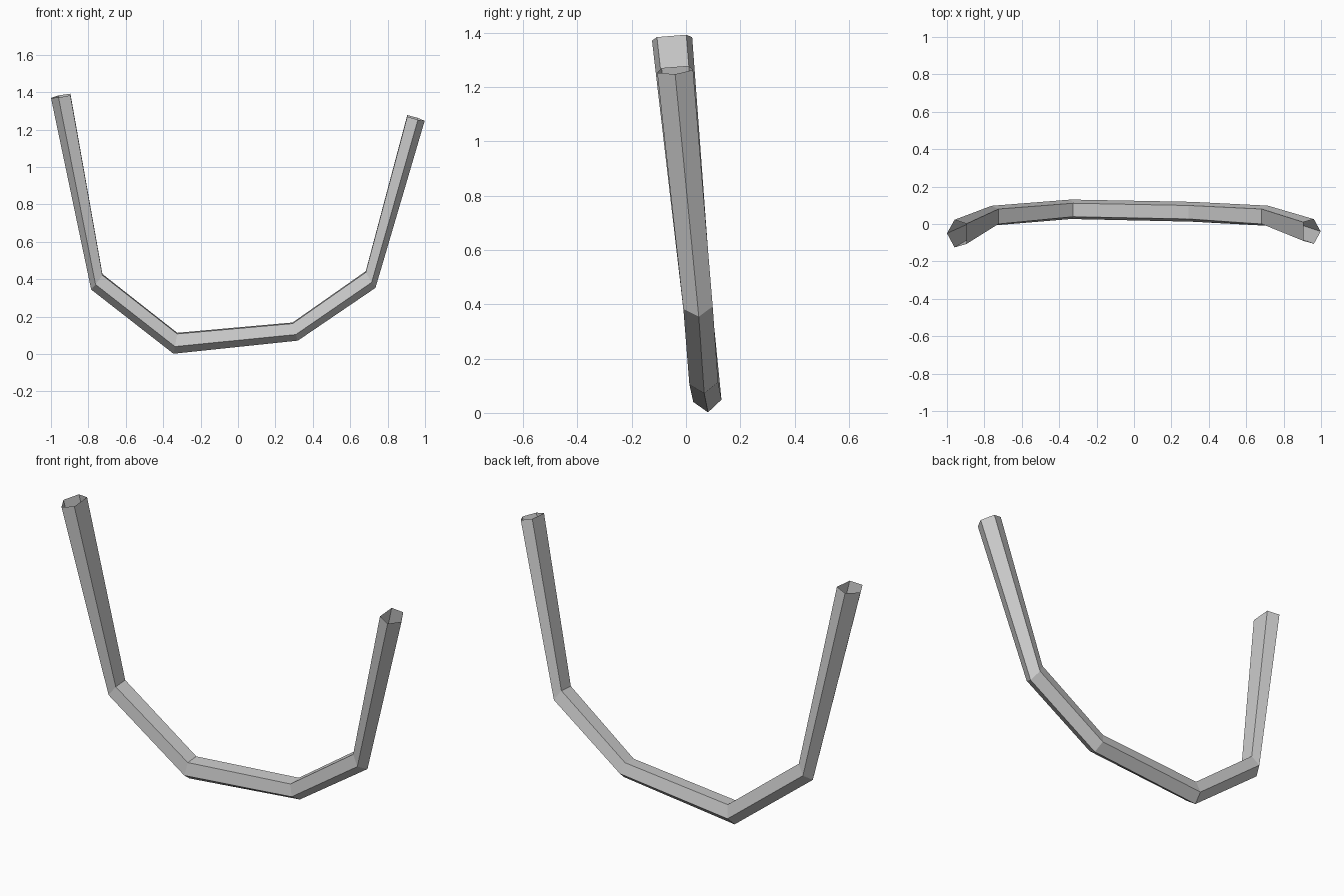
import bpy, bmesh
from mathutils import Vector

if "Cube" in bpy.data.objects:
    bpy.data.objects.remove(bpy.data.objects["Cube"])

# Joints of the bent five-sided tube, left to right:
# outer ridge point, middle of inner flat, half width at sides, half width of flat
JOINTS = [
    ((-1.00, -0.05, 1.370), (-0.896, -0.053, 1.388), 0.074, 0.054),
    ((-0.785, 0.047, 0.345), (-0.725, 0.040, 0.425), 0.053, 0.040),
    ((-0.345, 0.081, 0.002), (-0.325, 0.075, 0.111), 0.052, 0.036),
    ((0.320, 0.067, 0.072), (0.292, 0.063, 0.166), 0.053, 0.036),
    ((0.735, 0.047, 0.354), (0.683, 0.040, 0.440), 0.054, 0.040),
    ((0.998, -0.04, 1.247), (0.905, -0.040, 1.274), 0.066, 0.050),
]
ACROSS = Vector((0, 1, 0.08))


def ring(bm, outer, inner, side, flat):
    o, i = Vector(outer), Vector(inner)
    s = o.lerp(i, 0.39)
    pts = [o, s - ACROSS * side, i - ACROSS * flat,
           i + ACROSS * flat, s + ACROSS * side]
    return [bm.verts.new(p) for p in pts]


# Open-ended tube skinned between the rings
bm = bmesh.new()
rings = [ring(bm, *j) for j in JOINTS]
for a, b in zip(rings, rings[1:]):
    for k in range(5):
        n = (k + 1) % 5
        bm.faces.new((a[k], a[n], b[n], b[k]))
bmesh.ops.recalc_face_normals(bm, faces=bm.faces)
mesh = bpy.data.meshes.new("curved_handle")
bm.to_mesh(mesh)
bm.free()
handle = bpy.data.objects.new("curved_handle", mesh)
bpy.context.collection.objects.link(handle)
